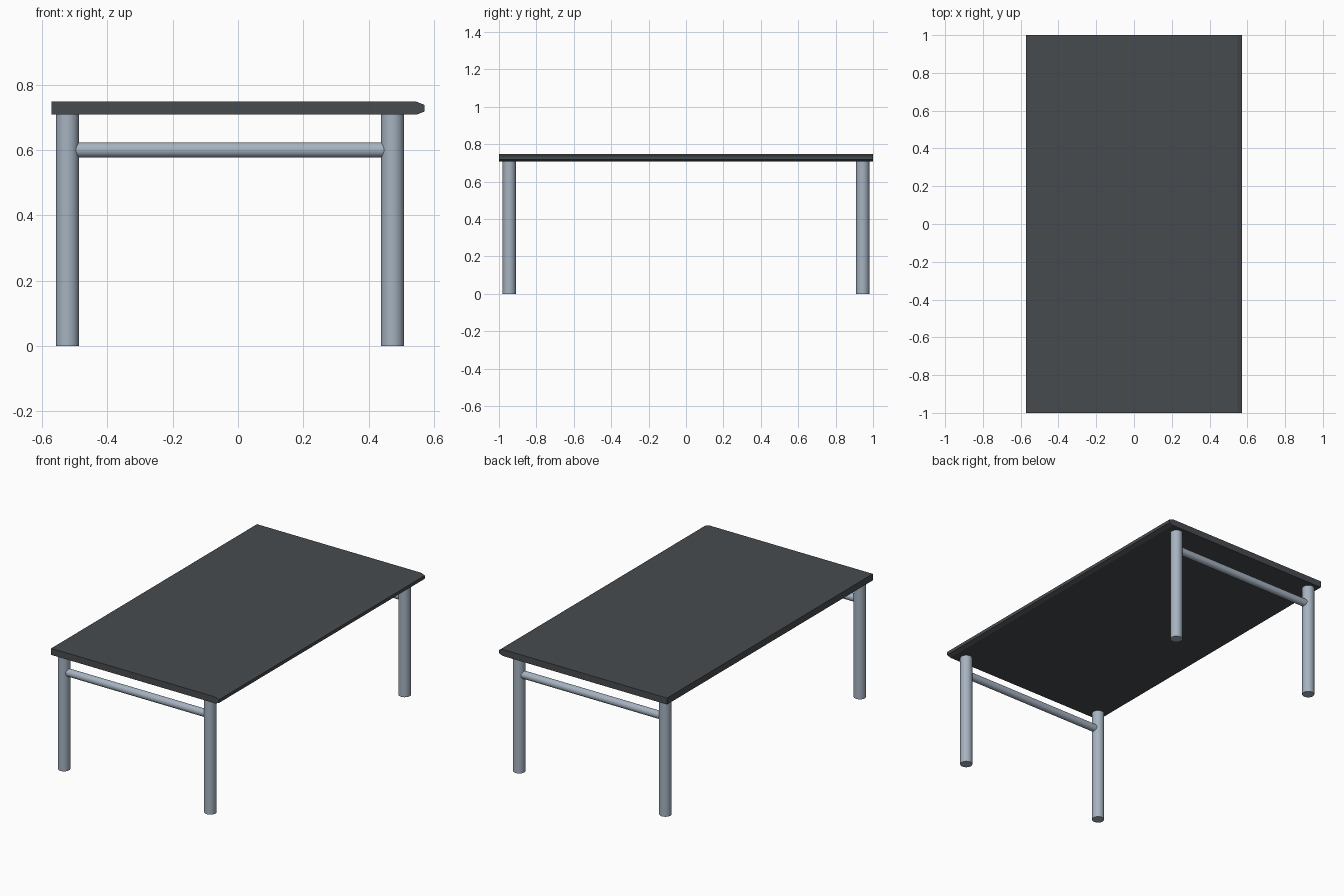
import bpy, bmesh, math

if "Cube" in bpy.data.objects:
    bpy.data.objects.remove(bpy.data.objects["Cube"])


def material(name, color):
    m = bpy.data.materials.new(name)
    m.diffuse_color = (*color, 1)
    m.use_nodes = True
    m.node_tree.nodes["Principled BSDF"].inputs["Base Color"].default_value = m.diffuse_color
    return m


dark = material("dark grey top", (0.064, 0.071, 0.078))
steel = material("blue grey metal", (0.38, 0.45, 0.53))

LEG_R, RAIL_R = 0.035, 0.023
LEFT, RIGHT, END = -0.522, 0.473, 0.945
Z_LOW, Z_TOP = 0.708, 0.748


def cylinder(name, radius, length, loc, rot=(0, 0, 0)):
    bpy.ops.mesh.primitive_cylinder_add(vertices=48, radius=radius, depth=length,
                                        location=loc, rotation=rot)
    ob = bpy.context.object
    ob.name = name
    ob.data.materials.append(steel)
    bpy.ops.object.shade_smooth_by_angle(angle=math.radians(40))
    return ob


# Tabletop: side profile with a chamfered right edge, extruded along y
profile = [(-0.571, Z_LOW), (0.546, Z_LOW), (0.571, 0.718),
           (0.571, 0.738), (0.546, Z_TOP), (-0.571, Z_TOP)]
bm = bmesh.new()
face = bm.faces.new([bm.verts.new((x, -1, z)) for x, z in profile])
new = bmesh.ops.extrude_face_region(bm, geom=[face])["geom"]
bmesh.ops.translate(bm, vec=(0, 2, 0),
                    verts=[g for g in new if isinstance(g, bmesh.types.BMVert)])
bmesh.ops.recalc_face_normals(bm, faces=bm.faces)
mesh = bpy.data.meshes.new("tabletop")
bm.to_mesh(mesh)
bm.free()
mesh.materials.append(dark)
bpy.context.collection.objects.link(bpy.data.objects.new("tabletop", mesh))

# Two leg frames: a pair of round legs joined by a thinner rail
for end, y in (("front", -END), ("back", END)):
    for side, x in (("left", LEFT), ("right", RIGHT)):
        cylinder(f"{end}_{side}_leg", LEG_R, Z_LOW, (x, y, Z_LOW / 2))
    cylinder(f"{end}_rail", RAIL_R, RIGHT - LEFT - 0.03,
             ((LEFT + RIGHT) / 2, y, 0.6), (0, math.pi / 2, 0))
